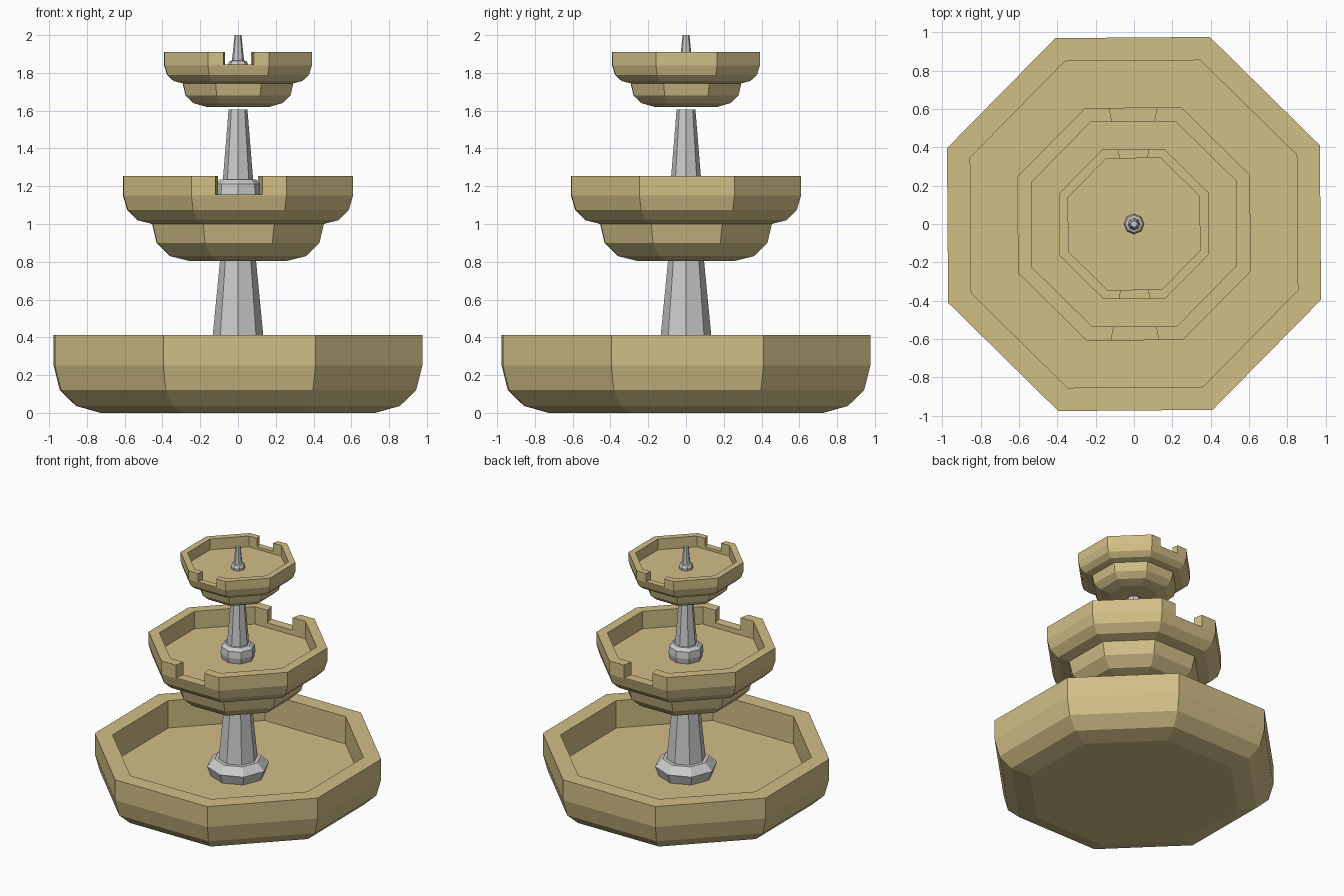
import bpy, bmesh, math

if "Cube" in bpy.data.objects:
    bpy.data.objects.remove(bpy.data.objects["Cube"])

stone = bpy.data.materials.new("sandstone")
stone.diffuse_color = (0.64, 0.52, 0.24, 1)
stone.use_nodes = True
stone.node_tree.nodes["Principled BSDF"].inputs["Base Color"].default_value = stone.diffuse_color
TURN = math.radians(0.45)   # slight twist of the whole fountain


def make_object(name, bm, mat=None):
    bmesh.ops.recalc_face_normals(bm, faces=bm.faces)
    me = bpy.data.meshes.new(name)
    bm.to_mesh(me)
    bm.free()
    ob = bpy.data.objects.new(name, me)
    bpy.context.collection.objects.link(ob)
    if mat:
        me.materials.append(mat)
    return ob


def lathe(name, profile, mat=None, flat_front=True):
    """Closed octagonal solid from (half width, z) points, flat or corner to the front."""
    start, grow = (math.pi / 8, 1 / math.cos(math.pi / 8)) if flat_front else (0, 1)
    bm = bmesh.new()
    rings = []
    for a, z in profile:
        rings.append([bm.verts.new((a * grow * math.cos(t), a * grow * math.sin(t), z))
                      for t in (TURN + start + k * math.pi / 4 for k in range(8))])
    for lo, hi in zip(rings, rings[1:]):
        for k in range(8):
            j = (k + 1) % 8
            bm.faces.new((lo[k], lo[j], hi[j], hi[k]))
    bm.faces.new(rings[0][::-1])
    bm.faces.new(rings[-1])
    return make_object(name, bm, mat)


def cut_spouts(bowl, inner, bottom):
    """Cut front and back spout notches through the rim with radial wedges."""
    for side in (-1, 1):
        bm = bmesh.new()
        plan = [(s * 0.206 * y, side * y) for y, s in
                ((inner * 0.8, -1), (inner * 0.8, 1), (1, 1), (1, -1))]
        base = bm.faces.new([bm.verts.new((x, y, bottom)) for x, y in plan])
        new = bmesh.ops.extrude_face_region(bm, geom=[base])["geom"]
        bmesh.ops.translate(bm, vec=(0, 0, 0.5),
                            verts=[v for v in new if isinstance(v, bmesh.types.BMVert)])
        cutter = make_object("spout_cutter", bm)
        cutter.rotation_euler.z = TURN
        cutter.hide_render = True
        mod = bowl.modifiers.new("spout", 'BOOLEAN')
        mod.operation = 'DIFFERENCE'
        mod.solver = 'EXACT'
        mod.object = cutter
        bpy.context.view_layer.objects.active = bowl
        bpy.ops.object.modifier_apply(modifier=mod.name)
        bpy.data.objects.remove(cutter)


# Ground basin
lathe("ground_basin", [(0.725, 0), (0.855, 0.037), (0.94, 0.12), (0.973, 0.25),
                       (0.973, 0.412), (0.852, 0.412), (0.852, 0.195)], stone)

# Middle bowl, stepped underside
middle = lathe("middle_bowl", [(0.26, 0.805), (0.36, 0.83), (0.43, 0.90), (0.453, 1.0),
                               (0.53, 1.02), (0.585, 1.075), (0.607, 1.15),
                               (0.607, 1.255), (0.534, 1.255), (0.534, 1.117)], stone)
cut_spouts(middle, 0.534, 1.155)

# Top bowl, stepped underside
top = lathe("top_bowl", [(0.165, 1.62), (0.235, 1.64), (0.277, 1.68), (0.292, 1.745),
                         (0.34, 1.757), (0.375, 1.79), (0.39, 1.84),
                         (0.39, 1.91), (0.343, 1.91), (0.343, 1.824)], stone)
cut_spouts(top, 0.343, 1.845)

# Tapered columns with flared feet, corners to the front
lathe("lower_column", [(0.20, 0.195), (0.227, 0.27), (0.17, 0.325), (0.142, 0.325),
                       (0.095, 0.81)], flat_front=False)
lathe("upper_column", [(0.118, 1.117), (0.128, 1.16), (0.122, 1.212), (0.096, 1.235),
                       (0.08, 1.235), (0.05, 1.605)], flat_front=False)

# Finial
lathe("finial", [(0.05, 1.824), (0.053, 1.847), (0.045, 1.862), (0.032, 1.866),
                 (0.018, 2.0)], flat_front=False)
